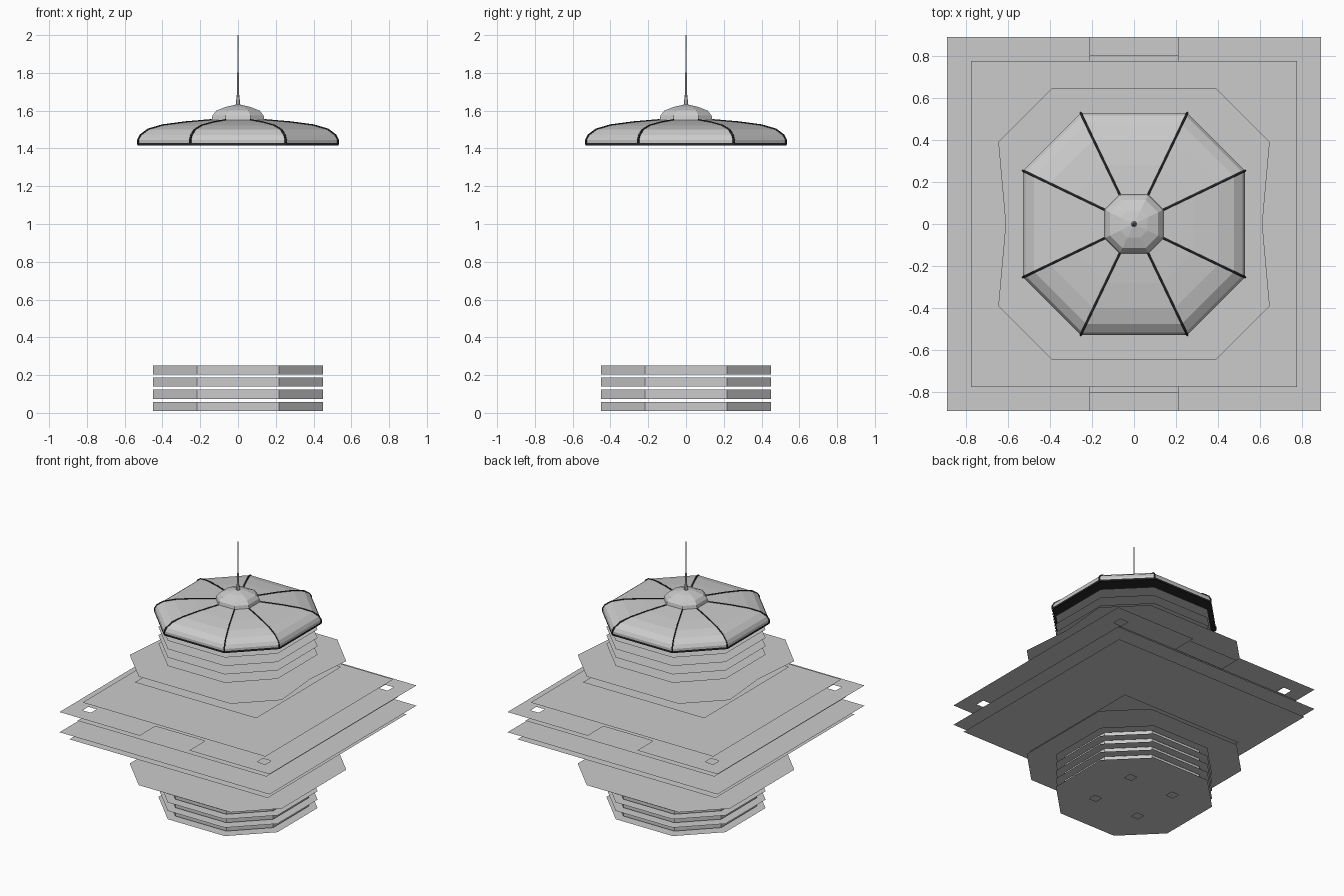
import bpy, bmesh

if "Cube" in bpy.data.objects:
    bpy.data.objects.remove(bpy.data.objects["Cube"])

dark = bpy.data.materials.new("dark_trim")
dark.diffuse_color = (0.02, 0.02, 0.02, 1)
dark.use_nodes = True
dark.node_tree.nodes["Principled BSDF"].inputs["Base Color"].default_value = dark.diffuse_color


def finish(bm, name, mat=None):
    me = bpy.data.meshes.new(name)
    bm.to_mesh(me)
    bm.free()
    ob = bpy.data.objects.new(name, me)
    bpy.context.collection.objects.link(ob)
    if mat:
        me.materials.append(mat)
    return ob


def octagon(a, h):
    return [(-h, -a), (h, -a), (a, -h), (a, h), (h, a), (-h, a), (-a, h), (-a, -h)]


def square(a, cx=0, cy=0):
    return [(cx - a, cy - a), (cx + a, cy - a), (cx + a, cy + a), (cx - a, cy + a)]


def plate(name, outline, z, holes=(), mat=None):
    """Thin flat sheet with optional holes."""
    bm = bmesh.new()
    for loop in [outline, *holes]:
        vs = [bm.verts.new((x, y, z)) for x, y in loop]
        for i, v in enumerate(vs):
            bm.edges.new((v, vs[(i + 1) % len(vs)]))
    bmesh.ops.triangle_fill(bm, edges=bm.edges[:], use_beauty=True, normal=(0, 0, 1))
    bmesh.ops.dissolve_limit(bm, angle_limit=0.01, verts=bm.verts[:], edges=bm.edges[:])
    return finish(bm, name, mat)


def loft(name, profile, cap=False):
    """Eight-sided shell through (apothem, z) profile points."""
    bm = bmesh.new()
    rings = [[bm.verts.new((x, y, z)) for x, y in octagon(a, a * 0.48)] for a, z in profile]
    for lo, hi in zip(rings, rings[1:]):
        for i in range(8):
            j = (i + 1) % 8
            bm.faces.new((lo[i], lo[j], hi[j], hi[i]))
    if cap:
        bm.faces.new(rings[-1])
    return finish(bm, name)


def corners(r, s):
    return [square(s, x * r, y * r) for x in (-1, 1) for y in (-1, 1)]


# Base: open floors with recessed wall bands
for i in range(5):
    z = i * 0.0645
    plate(f"base_floor_{i}", octagon(0.505, 0.242), z, corners(0.19, 0.03) if i == 0 else ())
    if i < 4:
        loft(f"base_wall_{i}", [(0.45, z + 0.01), (0.45, z + 0.058)])

# Lower flared floors
chamfered = octagon(0.645, 0.39)
plate("lower_terrace", chamfered, 0.275)
plate("lower_square_floor", square(0.515), 0.40)
plate("lower_eave", square(0.84), 0.58)
plate("lower_deck", square(0.89), 0.64)
plate("middle_floor", square(0.80), 0.718)

# Main deck with front and back notches and corner openings
b, n, d = 0.89, 0.21, 0.70
deck = [(-b, -b), (-n, -b), (-n, -d), (n, -d), (n, -b), (b, -b),
        (b, b), (n, b), (n, d), (-n, d), (-n, b), (-b, b)]
plate("main_deck", deck, 0.795, corners(0.74, 0.035))
plate("upper_deck", square(0.775), 0.855)
plate("upper_square_floor", square(0.515), 0.98)

# Upper terrace with slightly pinched sides
pinched = chamfered[:3] + [(0.61, 0)] + chamfered[3:7] + [(-0.61, 0)] + chamfered[7:]
plate("upper_terrace", pinched, 1.107)

# Stacked floors below the roof
for i in range(4):
    plate(f"upper_floor_{i}", octagon(0.505, 0.242), 1.175 + i * 0.0645)

# Domed roof, dark underside and ribs
dome = [(0.528, 1.42), (0.528, 1.445), (0.515, 1.47), (0.475, 1.50),
        (0.40, 1.522), (0.28, 1.538), (0.14, 1.55)]
loft("roof_dome", dome)
plate("roof_underside", octagon(0.528, 0.253), 1.42, mat=dark)
loft("roof_trim", [(0.531, 1.415), (0.531, 1.43)]).data.materials.append(dark)
cu = bpy.data.curves.new("roof_ribs", 'CURVE')
cu.dimensions = '3D'
cu.bevel_depth = 0.006
cu.bevel_resolution = 0
for k in range(8):
    sp = cu.splines.new('POLY')
    sp.points.add(len(dome) - 1)
    for p, (a, z) in zip(sp.points, dome):
        x, y = octagon(a, a * 0.48)[k]
        p.co = (x, y, z, 1)
cu.materials.append(dark)
bpy.context.collection.objects.link(bpy.data.objects.new("roof_ribs", cu))

# Cap and spire
loft("roof_cap", [(0.14, 1.548), (0.135, 1.575), (0.115, 1.60), (0.065, 1.62), (0.01, 1.632)], True)
loft("spire", [(0.013, 1.625), (0.006, 1.69), (0.004, 1.80), (0.002, 2.0)], True)
